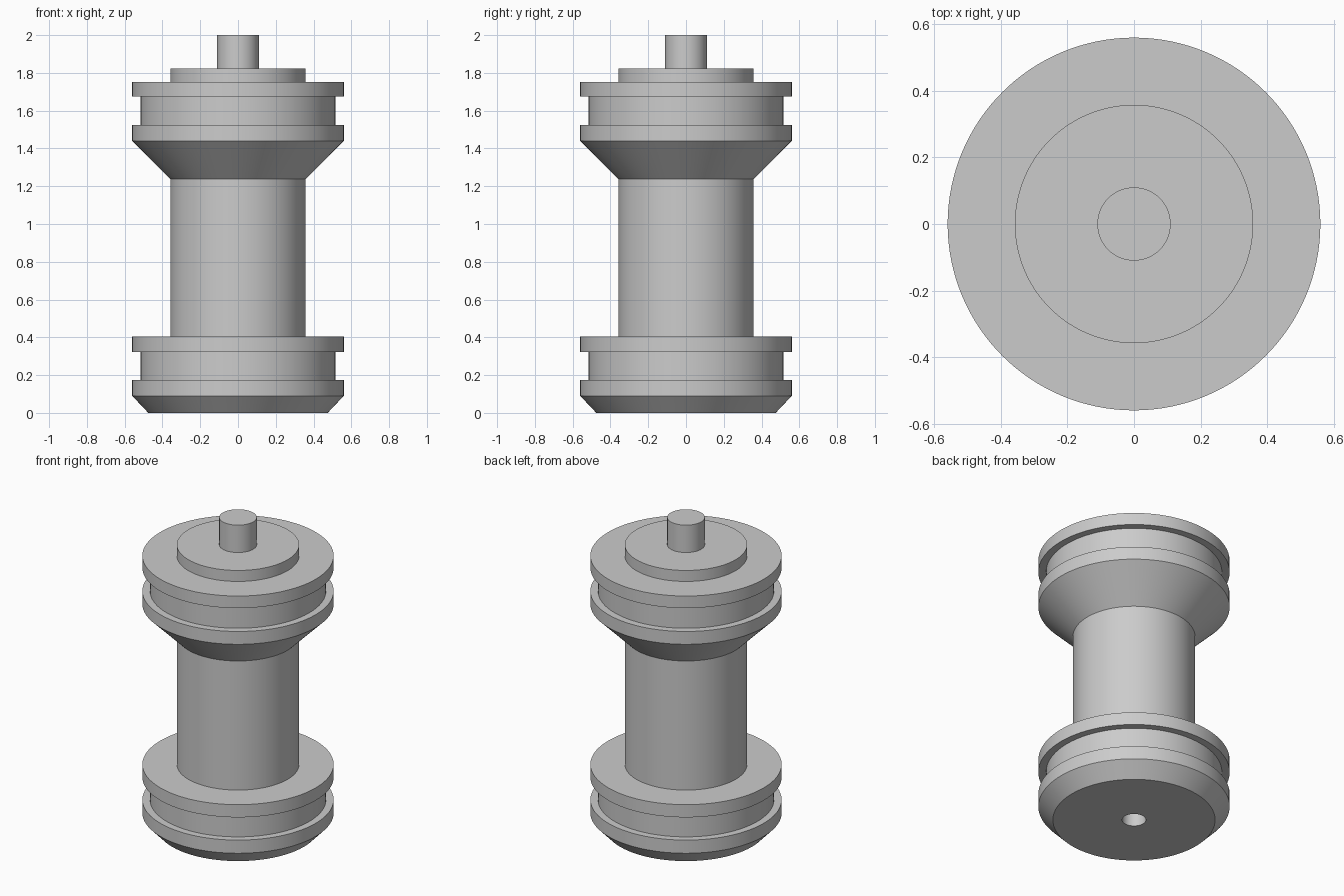
import bpy, bmesh, math

if "Cube" in bpy.data.objects:
    bpy.data.objects.remove(bpy.data.objects["Cube"])

STEPS = 128
R_FLANGE, R_GROOVE, R_SHAFT, R_PIN, R_BORE = 0.56, 0.515, 0.358, 0.11, 0.07

grey = bpy.data.materials.new("plain grey")
grey.diffuse_color = (0.6, 0.6, 0.6, 1)
grey.use_nodes = True
grey.node_tree.nodes["Principled BSDF"].inputs["Base Color"].default_value = grey.diffuse_color


def collar(z0, z1, z2, z3):
    """Two flanges with a groove between them, as (radius, height) points."""
    return [(R_FLANGE, z0), (R_FLANGE, z1), (R_GROOVE, z1),
            (R_GROOVE, z2), (R_FLANGE, z2), (R_FLANGE, z3)]


def lathe(name, profile):
    """Revolve a (radius, height) profile around the z axis."""
    bm = bmesh.new()
    verts = [bm.verts.new((r, 0, z)) for r, z in profile]
    edges = [bm.edges.new(pair) for pair in zip(verts, verts[1:])]
    bmesh.ops.spin(bm, geom=verts + edges, cent=(0, 0, 0), axis=(0, 0, 1),
                   angle=2 * math.pi, steps=STEPS, use_duplicate=False)
    bmesh.ops.remove_doubles(bm, verts=bm.verts[:], dist=1e-4)
    bmesh.ops.recalc_face_normals(bm, faces=bm.faces[:])
    mesh = bpy.data.meshes.new(name)
    bm.to_mesh(mesh)
    bm.free()
    mesh.materials.append(grey)
    obj = bpy.data.objects.new(name, mesh)
    bpy.context.collection.objects.link(obj)
    bpy.context.view_layer.objects.active = obj
    obj.select_set(True)
    bpy.ops.object.shade_smooth_by_angle(angle=math.radians(30))
    obj.select_set(False)
    return obj


profile = [(0, 0.3), (R_BORE, 0.3), (R_BORE, 0)]            # blind bore underneath
profile += [(0.475, 0)]                                     # chamfered foot
profile += collar(0.09, 0.175, 0.322, 0.404)                # lower grooved collar
profile += [(R_SHAFT, 0.404), (R_SHAFT, 1.238)]             # shaft
profile += collar(1.44, 1.523, 1.674, 1.752)                # cone and upper collar
profile += [(R_SHAFT, 1.752), (R_SHAFT, 1.823)]             # raised cap
profile += [(R_PIN, 1.823), (R_PIN, 2.0), (0, 2.0)]         # top pin
lathe("turned_spool", profile)
